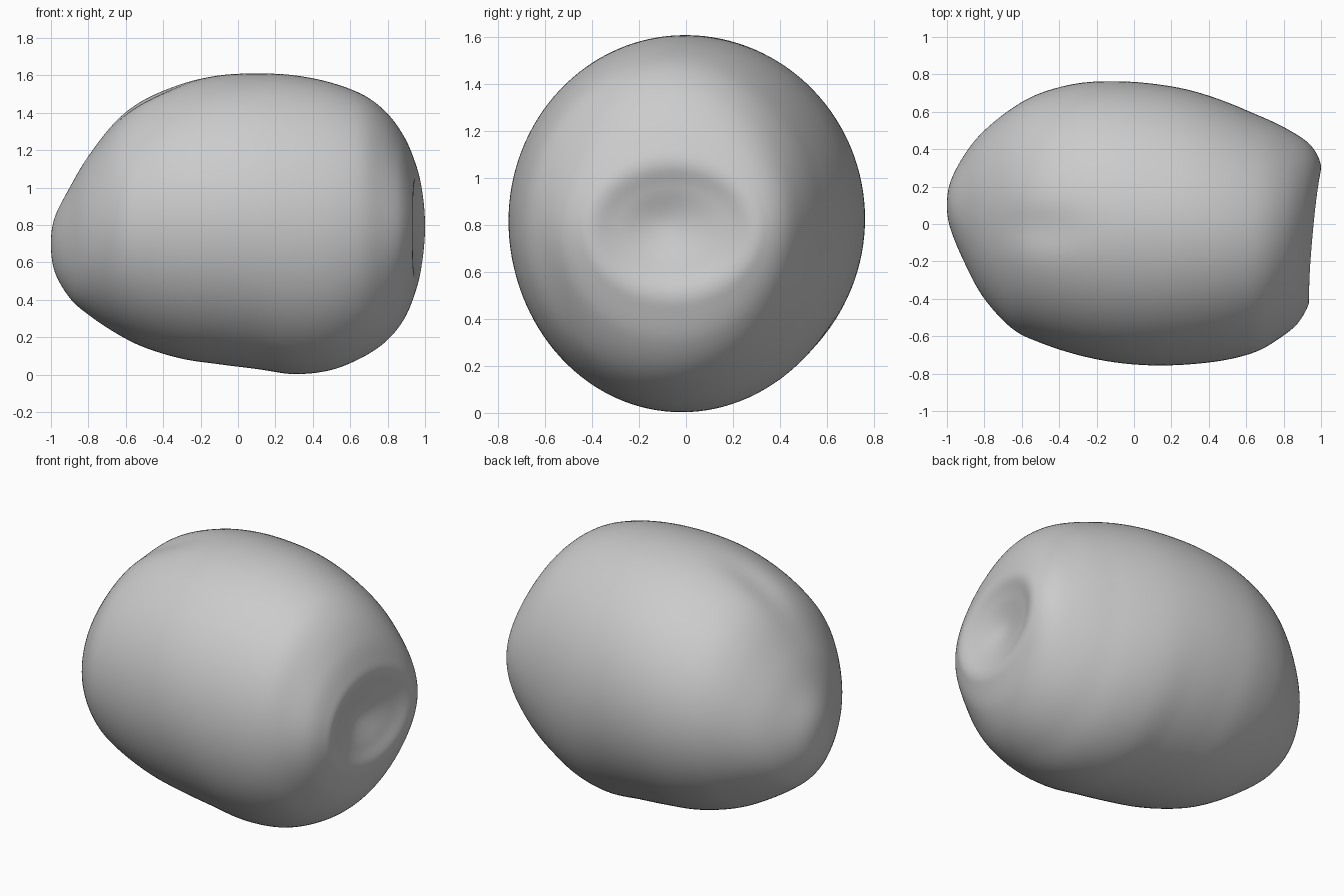
import bpy, bmesh, math

if "Cube" in bpy.data.objects:
    bpy.data.objects.remove(bpy.data.objects["Cube"])

# Stations along the body: x, top z, bottom z, back y, front y
stations = [
    (-1.00, 0.70, 0.70, 0.10, 0.10),
    (-0.98, 0.84, 0.55, 0.23, -0.03),
    (-0.90, 1.00, 0.41, 0.38, -0.22),
    (-0.80, 1.17, 0.32, 0.50, -0.40),
    (-0.65, 1.365, 0.22, 0.62, -0.56),
    (-0.50, 1.48, 0.145, 0.70, -0.635),
    (-0.30, 1.56, 0.085, 0.752, -0.70),
    (-0.10, 1.60, 0.055, 0.763, -0.74),
    (0.10, 1.61, 0.03, 0.75, -0.756),
    (0.30, 1.60, 0.003, 0.715, -0.75),
    (0.50, 1.56, 0.025, 0.65, -0.725),
    (0.68, 1.49, 0.10, 0.57, -0.675),
    (0.81, 1.39, 0.19, 0.49, -0.615),
    (0.90, 1.27, 0.30, 0.42, -0.55),
    (0.95, 1.15, 0.42, 0.35, -0.47),
    (0.965, 1.06, 0.51, 0.28, -0.40),
    (0.93, 0.96, 0.62, 0.16, -0.28),
    (0.88, 0.80, 0.80, -0.08, -0.08),
]
SEG, SUB = 128, 7


def mirrored(s):
    return (s[0], s[2], s[1], s[4], s[3])


def catmull(a, b, c, d, t):
    return [0.5 * (2 * q + (r - p) * t + (2 * p - 5 * q + 4 * r - s) * t * t
                   + (3 * q - p - 3 * r + s) * t ** 3)
            for p, q, r, s in zip(a, b, c, d)]


def bump(v, mid, width):
    return math.exp(-((v - mid) / width) ** 2)


def surface_point(s, angle):
    x, top, low, back, front = s
    c, n = math.cos(angle), math.sin(angle)
    y = (back + front) / 2 + (back - front) / 2 * c
    z = (top + low) / 2 + (top - low) / 2 * n
    # Slanted right end
    w = max(0, min(1, (x - 0.6) / 0.3))
    w = w * w * (3 - 2 * w)
    x += w * (0.09 * (y + 0.08) - 0.025 * ((z - 0.8) / 0.3) ** 2 * bump(z, 0.8, 0.4))
    # Shallow crease running from the top towards the left end
    if n > 0:
        z -= 0.022 * n * bump(x, -0.5, 0.22) * bump(y, -0.02, 0.11)
    return (x, y, z)


# Loft of the body with the dented right end
keys = [mirrored(stations[1])] + stations + [mirrored(stations[-2])]
rings = []
for i in range(1, len(keys) - 2):
    for j in range(SUB):
        rings.append(catmull(*keys[i - 1:i + 3], j / SUB))

bm = bmesh.new()
tip = bm.verts.new(surface_point(stations[0], 0))
hollow = bm.verts.new(surface_point(stations[-1], 0))
loops = [[bm.verts.new(surface_point(s, 2 * math.pi * k / SEG)) for k in range(SEG)]
         for s in rings[1:]]
for k in range(SEG):
    m = (k + 1) % SEG
    bm.faces.new((tip, loops[0][m], loops[0][k]))
    bm.faces.new((hollow, loops[-1][k], loops[-1][m]))
    for a, b in zip(loops, loops[1:]):
        bm.faces.new((a[k], a[m], b[m], b[k]))
bmesh.ops.recalc_face_normals(bm, faces=bm.faces[:])
for f in bm.faces:
    f.smooth = True
mesh = bpy.data.meshes.new("rounded_body")
bm.to_mesh(mesh)
bm.free()
body = bpy.data.objects.new("rounded_body", mesh)
bpy.context.collection.objects.link(body)
